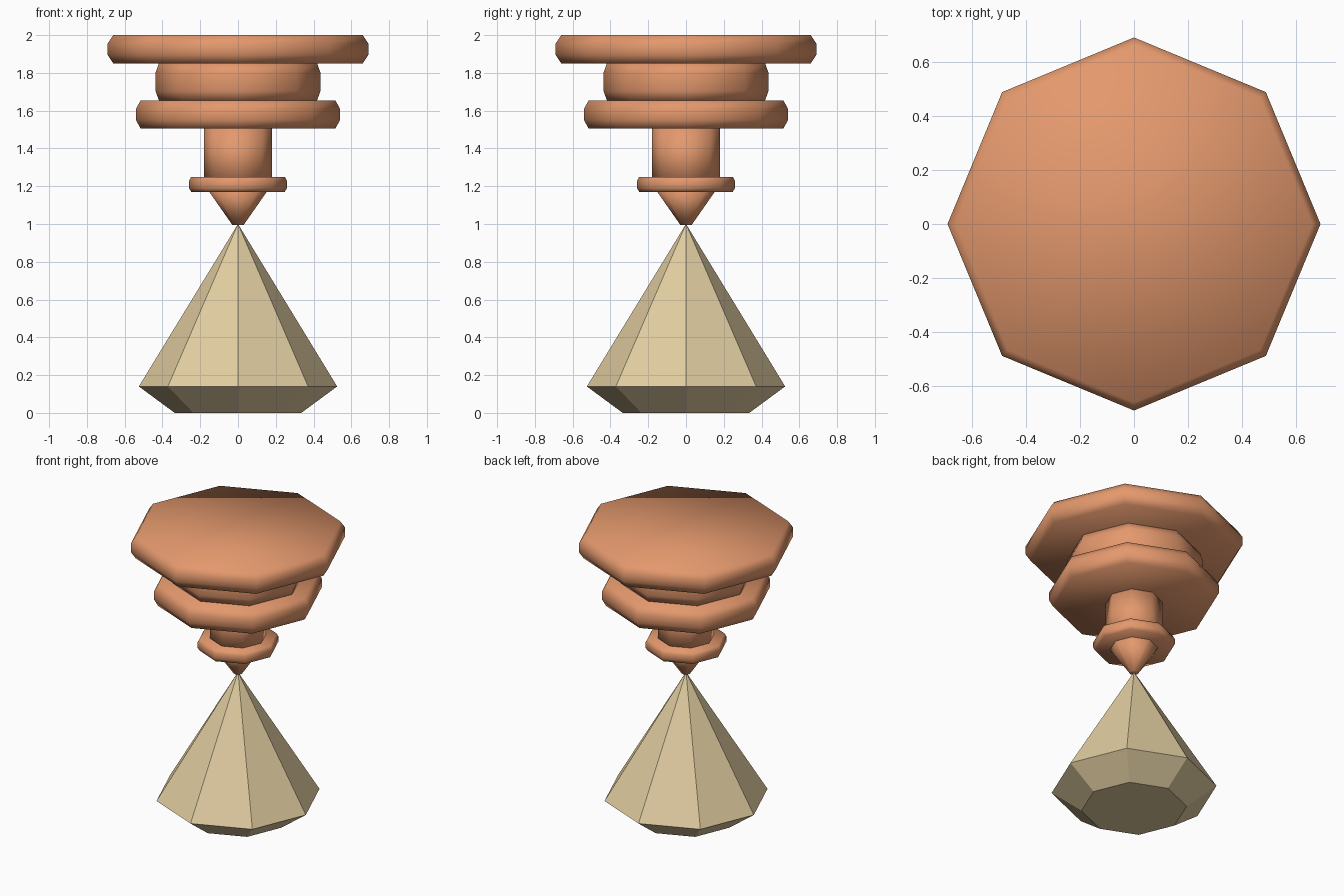
import bpy, bmesh, math

if "Cube" in bpy.data.objects:
    bpy.data.objects.remove(bpy.data.objects["Cube"])

SIDES = 8


def material(name, rgb):
    m = bpy.data.materials.new(name)
    m.diffuse_color = (*rgb, 1.0)
    m.use_nodes = True
    m.node_tree.nodes["Principled BSDF"].inputs["Base Color"].default_value = m.diffuse_color
    return m


copper = material("copper", (0.77, 0.315, 0.152))
sand = material("pale sand", (0.75, 0.61, 0.355))


def turned(name, profile, mat, smooth):
    """Octagonal turned solid from (radius, height) points, bottom to top."""
    bm = bmesh.new()
    rings = []
    for r, z in profile:
        if r == 0:
            rings.append([bm.verts.new((0, 0, z))] * SIDES)
        else:
            rings.append([bm.verts.new((r * math.cos(math.tau * i / SIDES),
                                        r * math.sin(math.tau * i / SIDES), z))
                          for i in range(SIDES)])
    for low, high in zip(rings, rings[1:]):
        for i in range(SIDES):
            j = (i + 1) % SIDES
            bm.faces.new(dict.fromkeys((low[i], low[j], high[j], high[i])))
    if profile[0][0]:
        bm.faces.new(rings[0][::-1])
    if profile[-1][0]:
        bm.faces.new(rings[-1])
    for f in bm.faces:
        f.smooth = smooth
    bmesh.ops.recalc_face_normals(bm, faces=bm.faces[:])
    me = bpy.data.meshes.new(name)
    bm.to_mesh(me)
    bm.free()
    me.materials.append(mat)
    ob = bpy.data.objects.new(name, me)
    bpy.context.collection.objects.link(ob)
    return ob


def disc(name, r, z0, z1, inset, drop):
    """Smooth disc with a softened rim at top and bottom."""
    return turned(name, [(r - inset, z0), (r, z0 + drop),
                         (r, z1 - drop), (r - inset, z1)], copper, True)


# Faceted pyramid base
turned("pyramid_base", [(0.335, 0), (0.525, 0.14), (0, 1.0)], sand, False)

# Turned upper part
turned("lower_tip", [(0.03, 0.995), (0.18, 1.21)], copper, True)
disc("small_collar", 0.26, 1.17, 1.25, 0.012, 0.022)
turned("stem", [(0.18, 1.21), (0.18, 1.505)], copper, True)
disc("middle_disc", 0.54, 1.505, 1.655, 0.025, 0.045)
disc("drum", 0.437, 1.655, 1.85, 0.018, 0.05)
disc("top_disc", 0.69, 1.85, 2.0, 0.03, 0.045)
